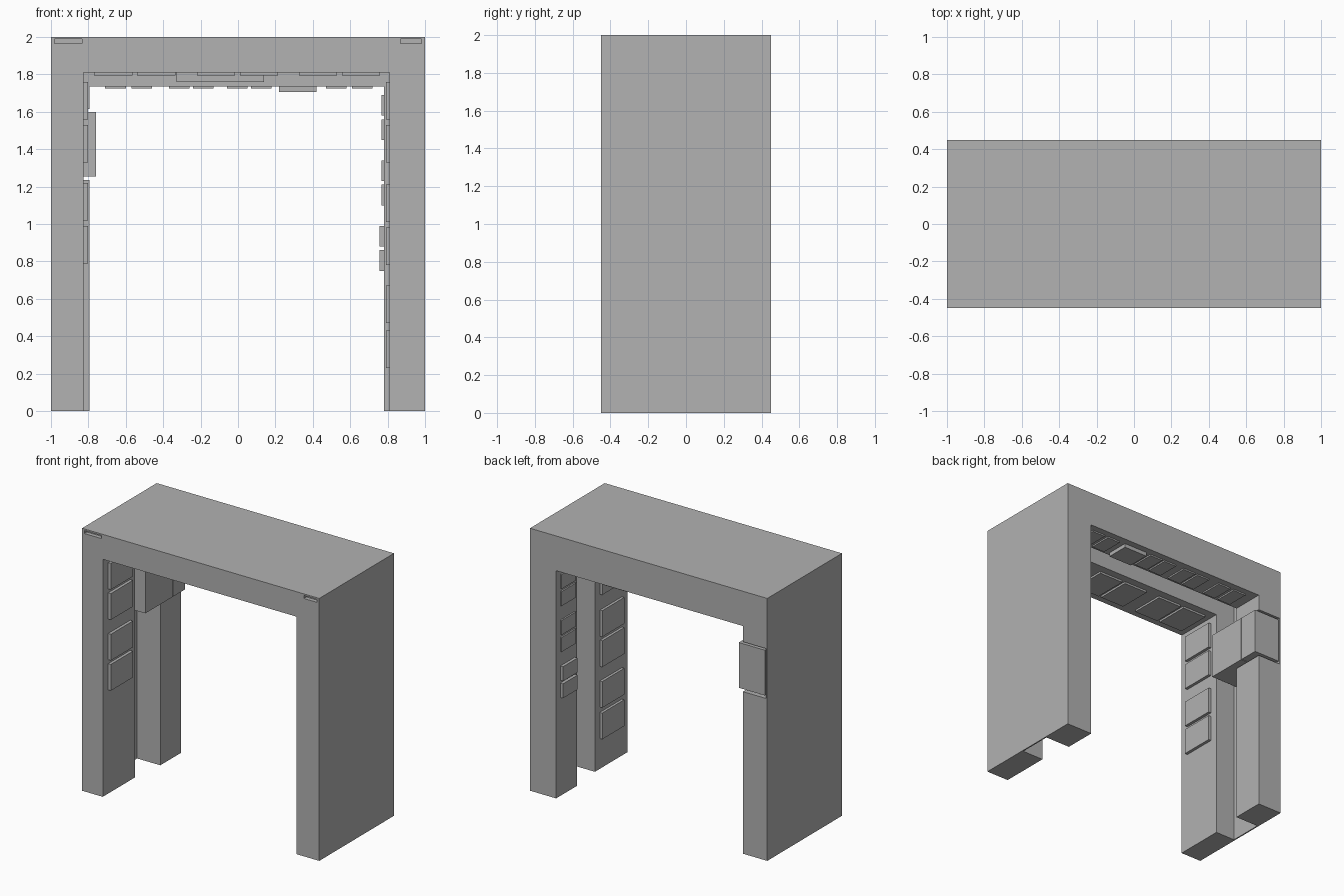
import bpy

if "Cube" in bpy.data.objects:
    bpy.data.objects.remove(bpy.data.objects["Cube"], do_unlink=True)

grey = bpy.data.materials.new("plain_grey")
grey.use_nodes = True
grey.diffuse_color = (0.445, 0.445, 0.445, 1)
grey.node_tree.nodes["Principled BSDF"].inputs["Base Color"].default_value = (0.445, 0.445, 0.445, 1)


def box(name, x, y, z):
    """Axis-aligned box from three (low, high) ranges."""
    bpy.ops.mesh.primitive_cube_add(size=1)
    ob = bpy.context.object
    ob.name = ob.data.name = name
    for v in ob.data.vertices:
        v.co = [r[0] + (c + 0.5) * (r[1] - r[0]) for c, r in zip(v.co, (x, y, z))]
    ob.data.materials.append(grey)
    return ob


def cut(target, x, y, z):
    """Subtract a box from the target and discard the cutter."""
    cutter = box("cutter", x, y, z)
    cutter.hide_render = True
    mod = target.modifiers.new("cut", "BOOLEAN")
    mod.operation = "DIFFERENCE"
    mod.solver = "EXACT"
    mod.object = cutter
    bpy.context.view_layer.objects.active = target
    bpy.ops.object.modifier_apply(modifier=mod.name)
    bpy.data.objects.remove(cutter, do_unlink=True)


# Gate frame: passage, wider front opening, deep groove inside a thin shell
frame = box("gate_frame", (-1, 1), (-0.45, 0.45), (0, 2))
cut(frame, (-0.795, 0.78), (-1, 1), (-1, 1.735))
cut(frame, (-0.825, 0.81), (-1, 0), (-1, 1.81))
cut(frame, (-0.99, 0.99), (-0.06, 0.2), (-1, 1.99))

# Notch in the rear right leg for the control box
cut(frame, (-0.99, -0.5), (0.1, 1), (1.235, 1.615))

# Slots in the top front corners
for x in ((-0.98, -0.835), (0.87, 0.98)):
    cut(frame, x, (-1, -0.42), (1.965, 1.988))

# Control box running through the groove and notch
box("control_box", (-0.98, -0.76), (-0.03, 0.295), (1.255, 1.6))
box("control_box_end", (-0.98, -0.76), (0.3, 0.45), (1.255, 1.6))

# Panel depth ranges on the front and rear parts of the frame
FRONT, REAR = (-0.385, -0.12), (0.225, 0.4)

# Large panels on the front legs
for z in (0.79, 1.02, 1.33, 1.56):
    box("right_leg_panel", (-0.83, -0.802), FRONT, (z, z + 0.2))
for z in (0.23, 0.47, 0.78, 1.01, 1.33, 1.56):
    box("left_leg_panel", (0.79, 0.82), FRONT, (z, z + 0.2))

# Small panels on the rear left leg, the lower pair thicker
for z in (0.75, 0.88, 1.10, 1.23, 1.45, 1.58):
    box("left_leg_small_panel", (0.757 if z < 1 else 0.768, 0.79), REAR, (z, z + 0.11))

# Large panels under the front beam
for x in (-0.77, -0.54, -0.22, 0.01, 0.325, 0.555):
    box("beam_panel", (x, x + 0.205), FRONT, (1.795, 1.82))

# Small panels and one thick panel under the rear beam
for x in (-0.71, -0.57, -0.37, -0.24, -0.06, 0.07, 0.47, 0.61):
    box("beam_small_panel", (x, x + 0.11), REAR, (1.724, 1.745))
box("beam_thick_panel", (0.22, 0.42), REAR, (1.705, 1.745))

# Plate inside the groove, on the front of the rear beam
box("groove_plate", (-0.33, 0.14), (0.175, 0.21), (1.76, 1.92))
